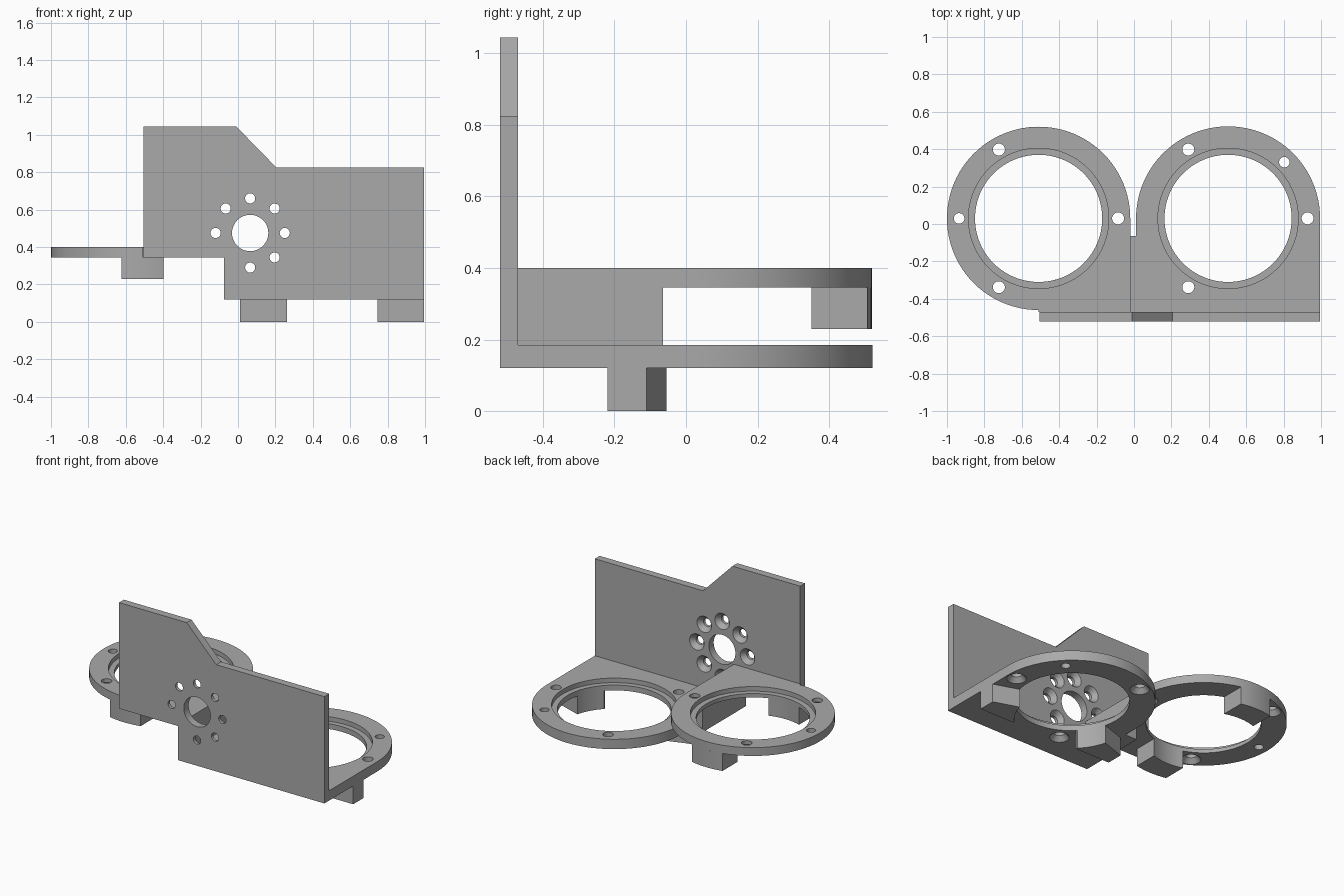
import bpy, bmesh, math
from mathutils import Matrix, Vector

cube = bpy.data.objects.get("Cube")
if cube:
    bpy.data.objects.remove(cube)

grey = bpy.data.materials.new("matte grey")
grey.use_nodes = True
grey.diffuse_color = (0.4, 0.4, 0.4, 1)
grey.node_tree.nodes["Principled BSDF"].inputs["Base Color"].default_value = (0.4, 0.4, 0.4, 1)

UPRIGHT = Matrix.Rotation(math.pi / 2, 4, 'X')   # profile (x, z), depth towards -y


def new_object(name, bm):
    bmesh.ops.recalc_face_normals(bm, faces=bm.faces)
    mesh = bpy.data.meshes.new(name)
    bm.to_mesh(mesh)
    bm.free()
    obj = bpy.data.objects.new(name, mesh)
    bpy.context.collection.objects.link(obj)
    mesh.materials.append(grey)
    return obj


def prism(name, profile, low, high, matrix=None):
    """Extrude a flat outline between two heights."""
    bm = bmesh.new()
    face = bm.faces.new([bm.verts.new((x, y, low)) for x, y in profile])
    grown = bmesh.ops.extrude_face_region(bm, geom=[face])["geom"]
    verts = [v for v in grown if isinstance(v, bmesh.types.BMVert)]
    bmesh.ops.translate(bm, verts=verts, vec=(0, 0, high - low))
    if matrix:
        bm.transform(matrix)
    return new_object(name, bm)


def arc(cx, cy, r, start, end, steps):
    angles = [math.radians(start + (end - start) * i / steps) for i in range(steps + 1)]
    return [(cx + r * math.cos(a), cy + r * math.sin(a)) for a in angles]


def cut(obj, x, y, low, high, r_low, r_high=None, matrix=None, sides=32):
    """Drill a round or tapered hole along the profile normal."""
    bm = bmesh.new()
    place = Matrix.Translation((x, y, (low + high) / 2))
    bmesh.ops.create_cone(bm, cap_ends=True, segments=sides, radius1=r_low,
                          radius2=r_high or r_low, depth=high - low,
                          matrix=(matrix or Matrix()) @ place)
    cutter = new_object("hole_cutter", bm)
    cutter.hide_render = True
    mod = obj.modifiers.new("hole", 'BOOLEAN')
    mod.operation, mod.solver, mod.object = 'DIFFERENCE', 'EXACT', cutter
    bpy.context.view_layer.objects.active = obj
    bpy.ops.object.modifier_apply(modifier=mod.name)
    bpy.data.objects.remove(cutter)


# Sizes shared by both rings
CY, HOLE, LEDGE, BOLTS = 0.03, 0.34, 0.375, 0.425
UP_X, UP_R, LOW_X, LOW_R = -0.51, 0.49, 0.503, 0.492
FRONT, BACK, STEP = -0.52, -0.47, -0.065

# Upright mounting plate
plate = prism("mounting_plate",
              [(-0.505, 0.345), (-0.075, 0.345), (-0.075, 0.12), (0.995, 0.12),
               (0.995, 0.825), (0.205, 0.825), (-0.01, 1.045), (-0.505, 1.045)],
              -BACK, -FRONT, UPRIGHT)
hub_x, hub_z = 0.065, 0.475
cut(plate, hub_x, hub_z, 0.4, 0.6, 0.097, matrix=UPRIGHT, sides=64)
for deg in (0, 45, 90, 135, 180, 270, 315):
    a = math.radians(deg)
    px, pz = hub_x + 0.185 * math.cos(a), hub_z + 0.185 * math.sin(a)
    cut(plate, px, pz, 0.4, 0.6, 0.027, matrix=UPRIGHT)
    cut(plate, px, pz, 0.46, 0.50, 0.062, 0.027, matrix=UPRIGHT)

# Ring brackets
upper = prism("upper_ring_bracket",
              [(UP_X, BACK), (-0.02, BACK)] + arc(UP_X, CY, UP_R, 0, 270, 72),
              0.345, 0.40)
lower = prism("lower_ring_bracket",
              [(-0.075, BACK), (0.995, BACK)] + arc(LOW_X, CY, LOW_R, 0, 180, 48)
              + [(0.011, STEP), (-0.075, STEP)],
              0.12, 0.185)

# Lens openings, seating ledges and screw holes
for ring, cx, low, high, extra in ((upper, UP_X, 0.345, 0.40, 180),
                                   (lower, LOW_X, 0.12, 0.185, 45)):
    cut(ring, cx, CY, low - 0.1, high + 0.1, HOLE, sides=96)
    cut(ring, cx, CY, high - 0.03, high + 0.1, LEDGE, sides=96)
    for deg in (0, 120, 240, extra):
        a = math.radians(deg)
        sx, sy = cx + BOLTS * math.cos(a), CY + BOLTS * math.sin(a)
        cut(ring, sx, sy, low - 0.1, high + 0.1, 0.028 if deg == extra else 0.032)
        if deg != extra:
            cut(ring, sx, sy, low - 0.01, low + 0.03, 0.067, 0.032)

# Wall joining the two levels
wall = prism("joining_wall", [(-0.075, BACK), (-0.02, BACK), (-0.02, STEP), (-0.075, STEP)],
             0.185, 0.345)

# Clips under the upper ring, at its back and front
half = 0.112
outer = math.degrees(math.asin(half / UP_R))
inner = math.degrees(math.asin(half / HOLE))
clips = []
for name, deg in (("back", 90), ("front", 270)):
    outline = (arc(UP_X, CY, UP_R, deg - outer, deg + outer, 8)
               + arc(UP_X, CY, HOLE, deg + inner, deg - inner, 8))
    clips.append(prism("upper_clip_" + name, outline, 0.23, 0.345))

# Mirrored feet under the lower ring
for name, side in (("left", 1), ("right", -1)):
    outline = [(0.492, -0.14), (0.492, -0.25), (0.242, -0.25)] + arc(0, 0, HOLE, -44.6, -14.5, 8)
    outline = [(LOW_X + side * x, CY + y) for x, y in outline]
    clips.append(prism("lower_foot_" + name, outline, 0, 0.12))

# Smooth curved walls, crisp edges
for obj in bpy.context.selected_objects:
    obj.select_set(False)
for obj in [plate, upper, lower, wall] + clips:
    obj.select_set(True)
    bpy.context.view_layer.objects.active = obj
bpy.ops.object.shade_smooth_by_angle(angle=math.radians(30))
